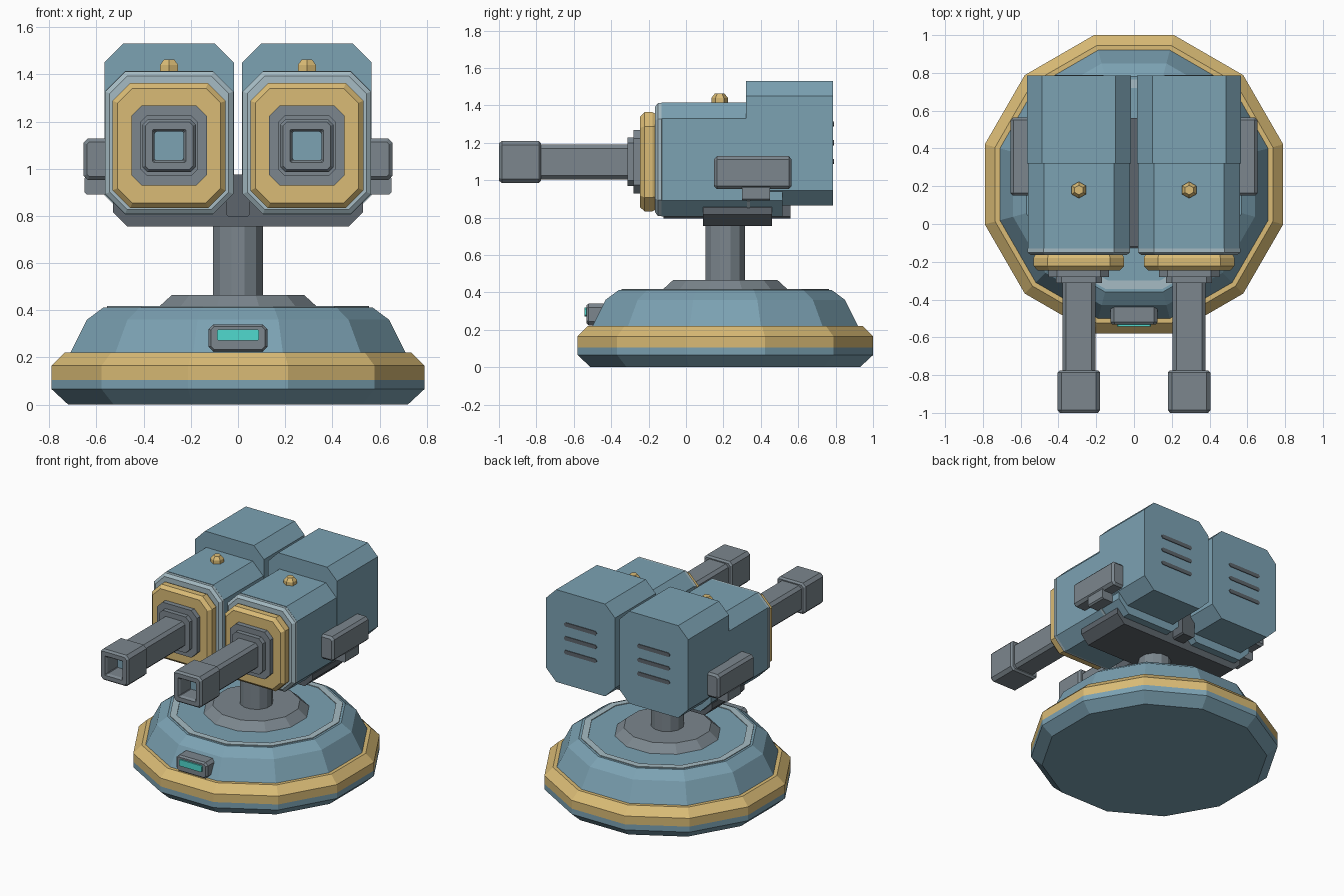
import bpy, bmesh, math
from mathutils import Vector

if "Cube" in bpy.data.objects:
    bpy.data.objects.remove(bpy.data.objects["Cube"])


def material(name, rgb):
    m = bpy.data.materials.new(name)
    m.diffuse_color = (*rgb, 1)
    m.use_nodes = True
    m.node_tree.nodes["Principled BSDF"].inputs["Base Color"].default_value = m.diffuse_color
    return m


BLUE = material("blue_paint", (0.20, 0.36, 0.45))
PALE = material("pale_trim", (0.38, 0.50, 0.55))
GOLD = material("gold_trim", (0.70, 0.50, 0.18))
STEEL = material("steel", (0.20, 0.24, 0.27))
DARK = material("dark_steel", (0.11, 0.13, 0.15))
GLOW = material("teal_light", (0.08, 0.70, 0.62))
CY = 0.21  # centre of the pedestal in y


def loft(name, rings, mat, closed=False):
    """Skin a series of equal-sized point rings, capping the ends unless closed."""
    bm = bmesh.new()
    vr = [[bm.verts.new(p) for p in r] for r in rings]
    n = len(vr[0])
    pairs = list(zip(vr, vr[1:])) + ([(vr[-1], vr[0])] if closed else [])
    for a, b in pairs:
        for i in range(n):
            j = (i + 1) % n
            bm.faces.new((a[i], a[j], b[j], b[i]))
    if not closed:
        bm.faces.new(vr[0])
        bm.faces.new(vr[-1])
    bmesh.ops.recalc_face_normals(bm, faces=bm.faces)
    me = bpy.data.meshes.new(name)
    bm.to_mesh(me)
    bm.free()
    me.materials.append(mat)
    ob = bpy.data.objects.new(name, me)
    bpy.context.collection.objects.link(ob)
    return ob


def turned(name, profile, mat, n=12, x=0, y=CY, closed=False):
    """n-sided turned solid; profile is (distance to flat, z)."""
    k = 1 / math.cos(math.pi / n)
    ang = [2 * math.pi * (i + 0.5) / n for i in range(n)]
    return loft(name, [[Vector((x + r * k * math.cos(a), y + r * k * math.sin(a), z))
                        for a in ang] for r, z in profile], mat, closed)


def octa(name, cx, cz, hx, hz, ch, stations, mat):
    """Chamfered box lofted along y; stations are (y, inset)."""
    rings = []
    for y, ins in stations:
        a, b = hx - ins, hz - ins
        c = max(ch - 0.586 * ins, 0.004)
        pts = [(a, b - c), (a - c, b), (c - a, b), (-a, b - c),
               (-a, c - b), (c - a, -b), (a - c, -b), (a, c - b)]
        rings.append([Vector((cx + u, y, cz + v)) for u, v in pts])
    return loft(name, rings, mat)


# Pedestal
turned("base_foot", [(0.72, 0), (0.79, 0.065), (0.79, 0.105)], BLUE)
turned("base_gold_band", [(0.79, 0.105), (0.79, 0.165), (0.735, 0.22)], GOLD)
turned("base_dome", [(0.71, 0.22), (0.64, 0.36), (0.57, 0.412)], BLUE)
turned("base_ring", [(0.51, 0.405), (0.555, 0.405), (0.555, 0.417), (0.51, 0.417)], PALE, closed=True)
turned("post_collar", [(0.34, 0.41), (0.28, 0.465)], STEEL)
turned("post", [(0.105, 0.46), (0.105, 0.78)], STEEL)

# Status light on the front of the base
octa("light_housing", 0, 0.282, 0.125, 0.058, 0.02, [(-0.41, 0), (-0.52, 0), (-0.533, 0.01)], STEEL)
octa("light_strip", 0, 0.295, 0.09, 0.023, 0.006, [(-0.52, 0), (-0.543, 0)], GLOW)

# Cradle joining the two pods
octa("cradle_plate", 0, 0.835, 0.53, 0.08, 0.06, [(0.09, 0), (0.46, 0)], DARK)
octa("cradle_spine", 0, 0.885, 0.05, 0.09, 0.01, [(-0.12, 0), (0.56, 0)], DARK)

for s, side in ((1, "right"), (-1, "left")):
    x = s * 0.292
    # Pod body, seams and rear housing
    octa(f"{side}_pod_body", x, 1.11, 0.27, 0.305, 0.085, [(-0.13, 0), (0.515, 0)], BLUE)
    octa(f"{side}_pod_front_rim", x, 1.11, 0.272, 0.302, 0.085,
         [(-0.165, 0.02), (-0.15, 0), (-0.13, 0), (-0.125, 0.012)], PALE)
    octa(f"{side}_pod_seam", x, 1.11, 0.274, 0.309, 0.087, [(0.325, 0), (0.342, 0)], PALE)
    octa(f"{side}_rear_housing", x, 1.197, 0.275, 0.333, 0.08, [(0.32, 0), (0.785, 0)], BLUE)
    for i in range(3):
        octa(f"{side}_vent_{i}", x, 1.10 + 0.1 * i, 0.13, 0.014, 0.01, [(0.77, 0), (0.79, 0)], DARK)

    # Gold face plate and stepped barrel mount
    octa(f"{side}_face_plate", x, 1.098, 0.24, 0.265, 0.075,
         [(-0.15, 0.015), (-0.18, 0), (-0.222, 0), (-0.245, 0.022)], GOLD)
    octa(f"{side}_mount_outer", x, 1.098, 0.16, 0.17, 0.045, [(-0.23, 0), (-0.28, 0)], STEEL)
    octa(f"{side}_mount_inner", x, 1.098, 0.122, 0.13, 0.03, [(-0.27, 0), (-0.312, 0)], STEEL)

    # Barrel and hollow muzzle
    octa(f"{side}_barrel", x, 1.097, 0.087, 0.093, 0.02, [(-0.30, 0), (-0.80, 0)], STEEL)
    octa(f"{side}_muzzle", x, 1.097, 0.113, 0.112, 0.022,
         [(-0.775, 0.012), (-0.787, 0), (-0.985, 0), (-1.0, 0.012),
          (-1.0, 0.042), (-0.985, 0.052), (-0.86, 0.052)], STEEL)
    octa(f"{side}_bore_glass", x, 1.097, 0.061, 0.06, 0.005, [(-0.85, 0), (-0.87, 0)], BLUE)

    # Gold hex bolt on the pod roof
    turned(f"{side}_roof_bolt", [(0.038, 1.40), (0.038, 1.44), (0.022, 1.463)], GOLD, 6, x, 0.18)

    # Side block with its small bracket
    octa(f"{side}_side_block", s * 0.595, 1.04, 0.06, 0.088, 0.018,
         [(0.15, 0.015), (0.165, 0), (0.55, 0), (0.563, 0.015)], STEEL)
    octa(f"{side}_side_bracket", s * 0.59, 0.93, 0.06, 0.04, 0.01, [(0.30, 0), (0.45, 0)], STEEL)
